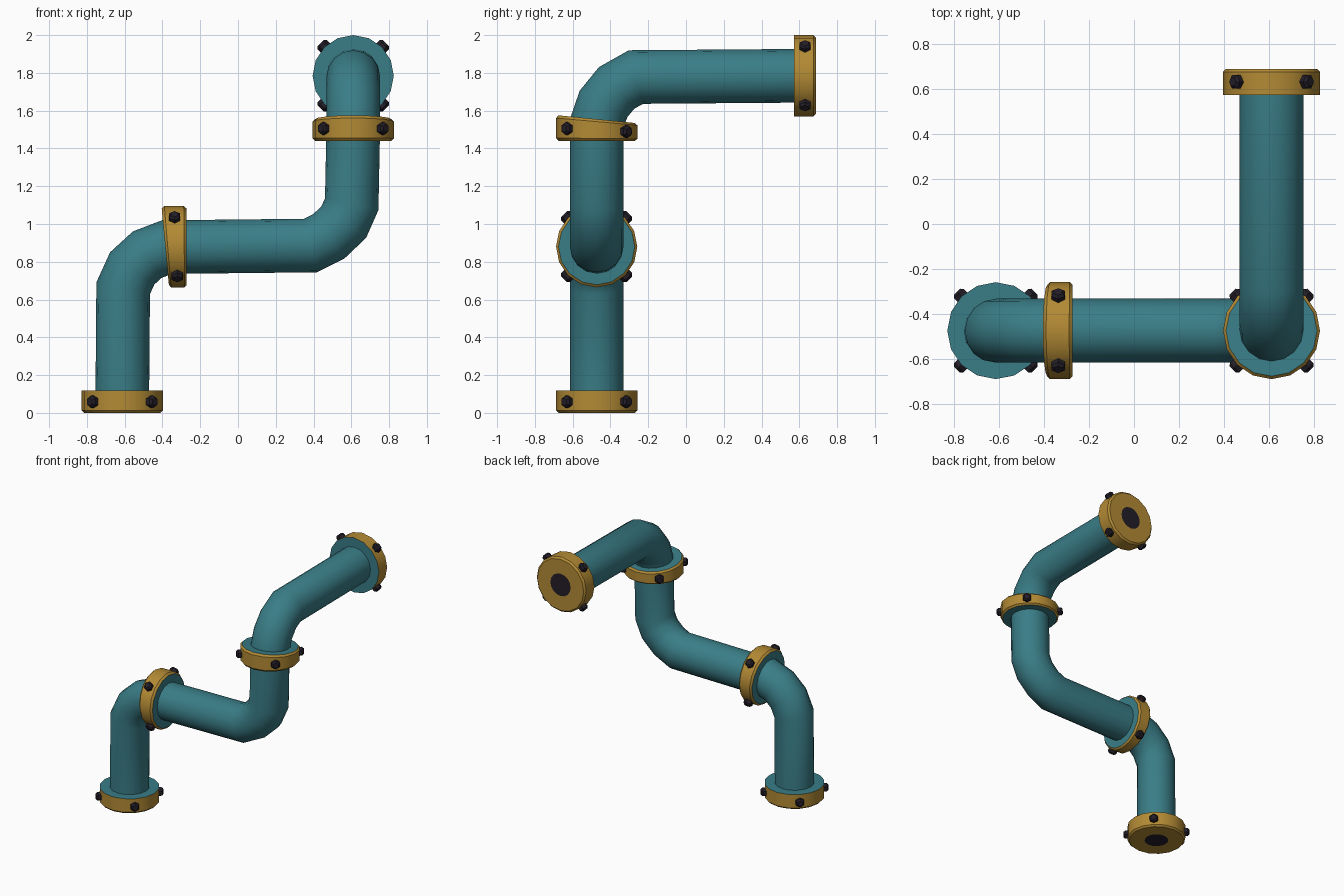
import bpy, bmesh, math
from mathutils import Vector, Matrix

SIDES = 16
PIPE_R = 0.142
FLANGE_R = 0.215

old = bpy.data.objects.get("Cube")
if old:
    bpy.data.objects.remove(old, do_unlink=True)


def material(name, rgb):
    m = bpy.data.materials.new(name)
    m.use_nodes = True
    m.diffuse_color = (*rgb, 1)
    m.node_tree.nodes["Principled BSDF"].inputs["Base Color"].default_value = (*rgb, 1)
    return m


TEAL = material("teal_paint", (0.042, 0.205, 0.242))
GOLD = material("brass_gold", (0.45, 0.255, 0.035))
DARK = material("dark_iron", (0.017, 0.013, 0.021))


def finish(bm, name, mats, angle):
    bmesh.ops.recalc_face_normals(bm, faces=bm.faces)
    mesh = bpy.data.meshes.new(name)
    bm.to_mesh(mesh)
    bm.free()
    for m in mats:
        mesh.materials.append(m)
    mesh.shade_smooth()
    mesh.set_sharp_from_angle(angle=math.radians(angle))
    obj = bpy.data.objects.new(name, mesh)
    bpy.context.collection.objects.link(obj)
    return obj


def bridge(bm, a, b, index=0):
    for i in range(SIDES):
        j = (i + 1) % SIDES
        bm.faces.new((a[i], a[j], b[j], b[i])).material_index = index


def circle(u, v):
    for i in range(SIDES):
        t = math.tau * i / SIDES
        yield u * math.cos(t) + v * math.sin(t)


def pipe(name, points, side):
    """Mitred round pipe along a planar path; side is the normal of its plane."""
    bm = bmesh.new()
    pts = [Vector(p) for p in points]
    side = Vector(side)
    rings = []
    for i, p in enumerate(pts):
        d_in = (p - pts[max(i - 1, 0)]).normalized()
        d_out = (pts[min(i + 1, len(pts) - 1)] - p).normalized()
        tangent = (d_in + d_out).normalized()
        stretch = 1 / max(tangent.dot(d_in), tangent.dot(d_out))
        v = tangent.cross(side) * stretch
        rings.append([bm.verts.new(p + o * PIPE_R) for o in circle(side, v)])
    for a, b in zip(rings, rings[1:]):
        bridge(bm, a, b)
    bm.faces.new(rings[0])
    bm.faces.new(rings[-1])
    return finish(bm, name, [TEAL], 40)


def flange(name, origin, axis, depth, slope=(0, 0, 0), end_cap=False):
    """Gold collar starting at origin; slope tilts its far face."""
    origin, axis, slope = Vector(origin), Vector(axis), Vector(slope)
    u = Vector((0, 1, 0)) if abs(axis.x) > 0.5 else Vector((1, 0, 0))
    v = axis.cross(u)
    edge = 0.013

    def place(h, offset):
        return origin + offset + axis * (h + h / depth * slope.dot(offset))

    bm = bmesh.new()

    def ring(h, r):
        return [bm.verts.new(place(h, o * r)) for o in circle(u, v)]

    # Gold band with bevelled rims
    profile = [(0, FLANGE_R - edge), (edge, FLANGE_R)]
    if end_cap:
        profile += [(depth, FLANGE_R)]
    else:
        profile += [(depth - edge, FLANGE_R), (depth, FLANGE_R - edge)]
    rings = [ring(h, r) for h, r in profile]
    for a, b in zip(rings, rings[1:]):
        bridge(bm, a, b, 1)
    # Faces: painted on pipe sides, gold with a dark bore on open ends
    bm.faces.new(rings[-1]).material_index = 0
    if end_cap:
        bore = ring(0, 0.088)
        bridge(bm, rings[0], bore, 1)
        bm.faces.new(bore).material_index = 2
    else:
        bm.faces.new(rings[0]).material_index = 0
    finish(bm, name, [TEAL, GOLD, DARK], 30)

    # Four hexagonal bolts around the band
    bm = bmesh.new()
    for k in range(4):
        t = math.radians(45 + 90 * k)
        out = u * math.cos(t) + v * math.sin(t)
        turn = out.to_track_quat('Z', 'Y').to_matrix().to_4x4()
        for r1, r2, length, r in ((0.034, 0.034, 0.04, 0.212), (0.034, 0.022, 0.012, 0.238)):
            pos = place(depth / 2, out * r)
            bmesh.ops.create_cone(bm, cap_ends=True, segments=6, radius1=r1, radius2=r2,
                                  depth=length, matrix=Matrix.Translation(pos) @ turn)
    finish(bm, name + "_bolts", [DARK], 20)


Y = -0.473
X = 0.61

# Pipe sections
lower = [(-0.613, 0.03), (-0.608, 0.66), (-0.56, 0.765), (-0.48, 0.838), (-0.37, 0.88), (-0.3, 0.882)]
middle = [(-0.35, 0.878), (0.384, 0.886), (0.48, 0.934), (0.56, 1.01), (0.602, 1.105), (X, 1.5)]
upper = [(Y, 1.5), (-0.468, 1.545), (-0.437, 1.635), (-0.368, 1.72), (-0.265, 1.778), (0.64, 1.785)]
pipe("lower_pipe", [(x, Y, z) for x, z in lower], (0, 1, 0))
pipe("middle_pipe", [(x, Y, z) for x, z in middle], (0, 1, 0))
pipe("upper_pipe", [(X, y, z) for y, z in upper], (1, 0, 0))

# Flanges
flange("base_flange", (-0.613, Y, 0), (0, 0, 1), 0.118, end_cap=True)
flange("lower_joint_flange", (-0.272, Y, 0.88), (-1, 0, 0), 0.113, slope=(0, 0, 0.094))
flange("upper_joint_flange", (X, Y, 1.44), (0, 0, 1), 0.115, slope=(0, -0.1, 0))
flange("outlet_flange", (X, 0.688, 1.785), (0, -1, 0), 0.115, end_cap=True)
